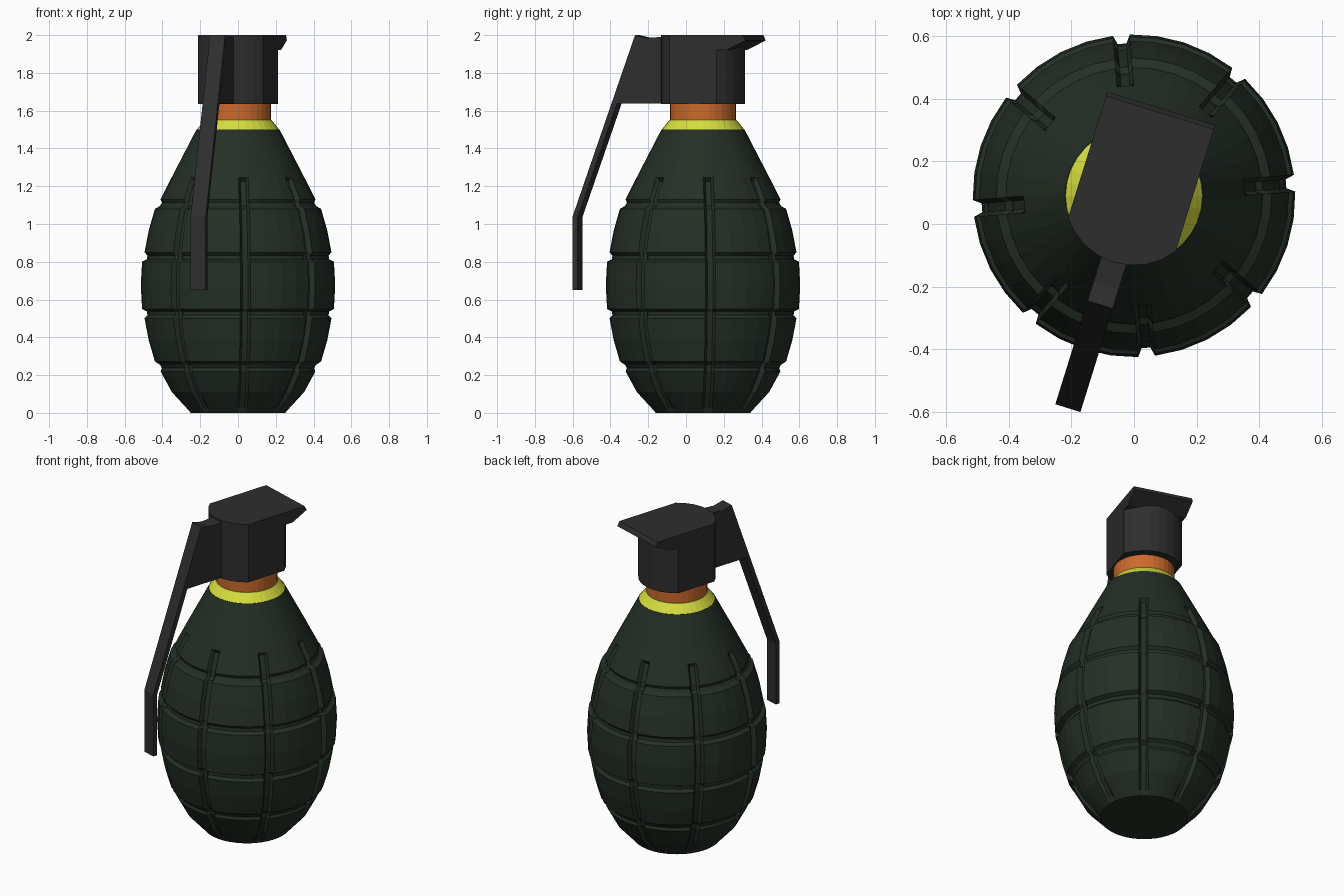
import bpy, bmesh, math
from mathutils import Matrix

if "Cube" in bpy.data.objects:
    bpy.data.objects.remove(bpy.data.objects["Cube"])

CENTER_Y = 0.09
HEAD_TURN = math.radians(-17.3)


def material(name, rgb):
    m = bpy.data.materials.new(name)
    m.diffuse_color = (*rgb, 1)
    m.use_nodes = True
    m.node_tree.nodes["Principled BSDF"].inputs["Base Color"].default_value = m.diffuse_color
    return m


GREEN = material("dark green", (0.018, 0.029, 0.019))
BLACK = material("charcoal", (0.027, 0.027, 0.028))
ORANGE = material("orange", (0.60, 0.145, 0.025))
YELLOW = material("yellow", (0.68, 0.73, 0.05))


def finish(name, bm, mat, turn=0.0):
    bmesh.ops.recalc_face_normals(bm, faces=bm.faces)
    bm.transform(Matrix.Translation((0, CENTER_Y, 0)) @ Matrix.Rotation(turn, 4, 'Z'))
    me = bpy.data.meshes.new(name)
    bm.to_mesh(me)
    bm.free()
    me.materials.append(mat)
    ob = bpy.data.objects.new(name, me)
    bpy.context.collection.objects.link(ob)
    return ob


def lathe(name, rings, mat):
    """Skin a list of closed rings of points and cap both ends."""
    bm = bmesh.new()
    vs = [[bm.verts.new(p) for p in ring] for ring in rings]
    n = len(vs[0])
    for a, b in zip(vs, vs[1:]):
        for i in range(n):
            j = (i + 1) % n
            bm.faces.new((a[i], a[j], b[j], b[i]))
    bm.faces.new(vs[0])
    bm.faces.new(vs[-1])
    return finish(name, bm, mat)


def circle(r, z, n=32):
    return [(r * math.cos(2 * math.pi * i / n), r * math.sin(2 * math.pi * i / n), z)
            for i in range(n)]


def prism(name, profile, to3d, lo, hi, mat):
    """Extrude a 2D profile between two offsets, in the turned head frame."""
    bm = bmesh.new()
    a = [bm.verts.new(to3d(p, lo)) for p in profile]
    b = [bm.verts.new(to3d(p, hi)) for p in profile]
    n = len(a)
    bm.faces.new(a)
    bm.faces.new(b)
    for i in range(n):
        j = (i + 1) % n
        bm.faces.new((a[i], a[j], b[j], b[i]))
    return finish(name, bm, mat, HEAD_TURN)


# Body: revolved profile (radius, height, lengthwise groove floor radius)
D = 0.028
profile = [
    (0.25, 0.0, 0.25), (0.272, 0.025, 0.262), (0.35, 0.11, 0.35 - D), (0.41, 0.22, 0.41 - D),
    (0.403, 0.237, 0.385), (0.413, 0.255, 0.39), (0.44, 0.272, 0.44 - D),
    (0.473, 0.385, 0.473 - D), (0.495, 0.50, 0.495 - D),
    (0.48, 0.517, 0.468), (0.482, 0.537, 0.47), (0.508, 0.55, 0.508 - D),
    (0.515, 0.675, 0.515 - D), (0.508, 0.80, 0.508 - D),
    (0.482, 0.813, 0.47), (0.48, 0.833, 0.468), (0.495, 0.85, 0.495 - D),
    (0.473, 0.965, 0.473 - D), (0.44, 1.08, 0.44 - D),
    (0.413, 1.095, 0.39), (0.403, 1.113, 0.385), (0.41, 1.13, 0.41 - D),
    (0.362, 1.225, 0.338), (0.352, 1.245, 0.352), (0.22, 1.50, 0.22)]


def body_ring(r, z, floor):
    pts = []
    for k in range(8):
        mid = math.radians(4.5 + 45 * k)
        w, wi = 0.027 / r, 0.015 / r
        cols = [(-w, r), (-wi, floor), (wi, floor), (w, r)]
        gap = math.pi / 4 - 2 * w
        cols += [(w + gap * f / 4, r) for f in (1, 2, 3)]
        pts += [(q * math.cos(mid + a), q * math.sin(mid + a), z) for a, q in cols]
    return pts


lathe("body", [body_ring(*p) for p in profile], GREEN)

# Collar and neck
lathe("collar", [circle(0.22, 1.498), circle(0.178, 1.55)], YELLOW)
lathe("neck", [circle(0.175, 1.545), circle(0.175, 1.66)], ORANGE)

# Fuze head: cylinder with two flat sides
half = 0.18
arc0 = math.acos(half / 0.222)
arc = [arc0 + (math.pi - 2 * arc0) * i / 8 for i in range(9)]
outline = [(0.222 * math.cos(a), 0.222 * math.sin(a)) for a in arc]
outline += [(-x, -y) for x, y in outline]
prism("fuze_head", outline, lambda p, z: (p[0], p[1], z), 1.635, 2.0, BLACK)


def side(p, x):
    return (x, p[0], p[1])


# Overhanging lip at the back of the head
prism("head_lip", [(0.05, 2.0), (0.278, 2.0), (0.292, 1.972), (0.19, 1.922), (0.05, 1.922)],
      side, -half, half, BLACK)

# Lever root joining the head, and the bent lever
prism("lever_root", [(-0.15, 1.995), (-0.30, 1.985), (-0.364, 2.0), (-0.494, 1.638), (-0.15, 1.638)],
      side, -0.042, 0.042, BLACK)
prism("lever", [(-0.364, 2.0), (-0.71, 1.04), (-0.71, 0.65), (-0.682, 0.65),
                (-0.682, 1.035), (-0.336, 1.992)],
      side, -0.042, 0.042, BLACK)
